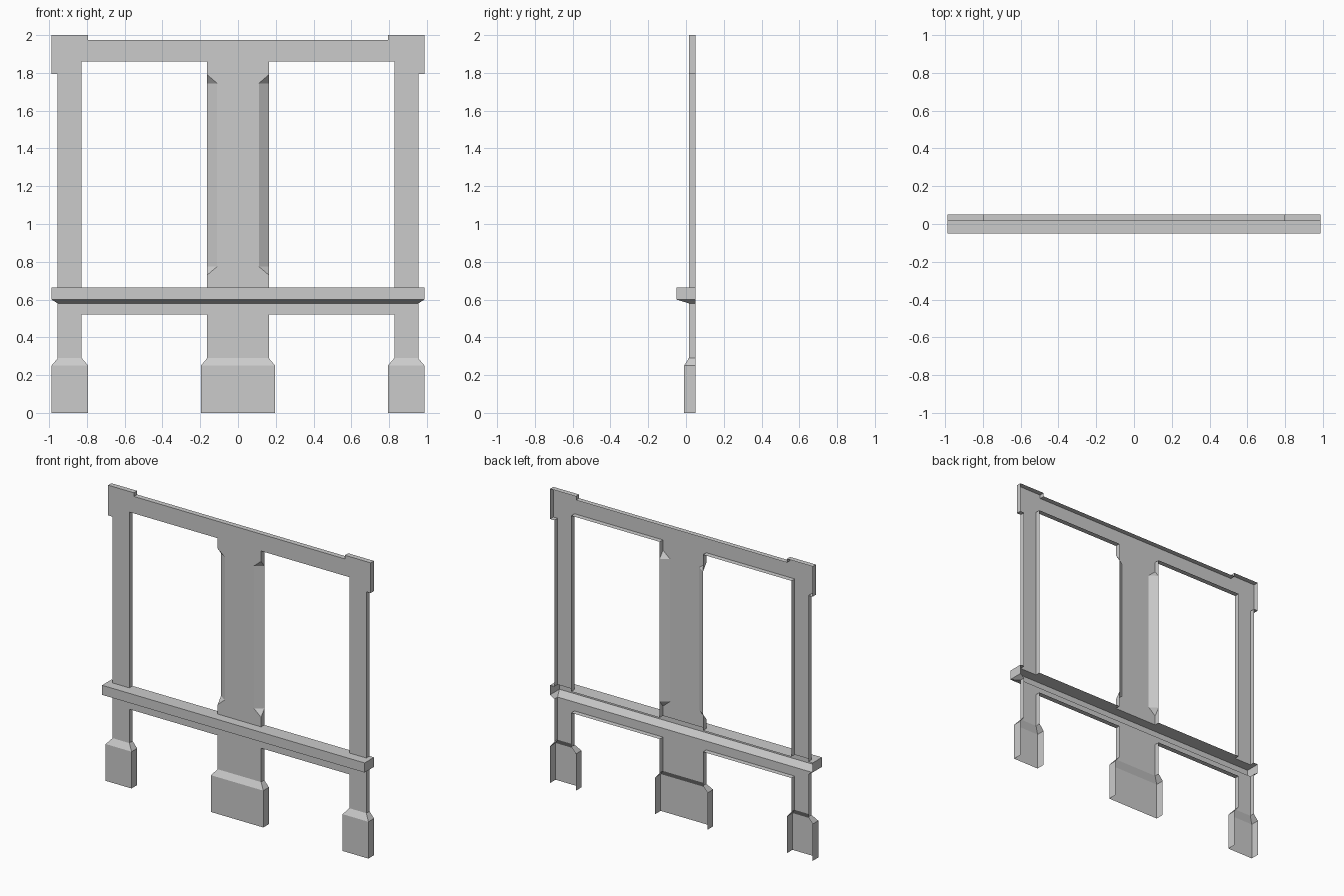
import bpy, bmesh

if "Cube" in bpy.data.objects:
    bpy.data.objects.remove(bpy.data.objects["Cube"])

FRONT, BACK = 0.015, 0.05      # frame face and open rear edge


def finish(name, bm, mirror=False):
    bmesh.ops.remove_doubles(bm, verts=bm.verts, dist=0.0001)
    mesh = bpy.data.meshes.new(name)
    bm.to_mesh(mesh)
    bm.free()
    obj = bpy.data.objects.new(name, mesh)
    bpy.context.collection.objects.link(obj)
    if mirror:
        mod = obj.modifiers.new("mirror", 'MIRROR')
        mod.use_clip = True
    return obj


def face(bm, pts):
    return bm.faces.new([bm.verts.new(p) for p in pts])


def open_panel(name, outline, open_heights, splay=None):
    """Half of a backless panel: front face plus rearward edge walls."""
    splay = splay or {}
    bm = bmesh.new()
    face(bm, [(x, FRONT, z) for x, z in outline])
    walls = []
    for a, b in zip(outline, outline[1:] + outline[:1]):
        if (a[0] == b[0] == 0) or (a[1] == b[1] and a[1] in open_heights):
            continue
        ax, bx = splay.get(a[0], a[0]), splay.get(b[0], b[0])
        walls.append(face(bm, [(a[0], FRONT, a[1]), (ax, BACK, a[1]),
                               (bx, BACK, b[1]), (b[0], FRONT, b[1])]))
    bmesh.ops.triangulate(bm, faces=walls, quad_method='SHORT_EDGE')
    return finish(name, bm, mirror=True)


def u_loft(bm, levels):
    """Backless, bottomless skirt through levels of (x0, x1, front y, z)."""
    rings = [[(x0, BACK, z), (x0, y, z), (x1, y, z), (x1, BACK, z)]
             for x0, x1, y, z in levels]
    for up, low in zip(rings, rings[1:]):
        for j in range(3):
            face(bm, [up[j], low[j], low[j + 1], up[j + 1]])


# Upper frame: top rail, corner blocks, posts and centre column with stopped chamfers
open_panel("upper_frame", [
    (0, .665), (.163, .665), (.163, .73), (.11, .775), (.11, 1.745),
    (.163, 1.79), (.163, 1.86), (.828, 1.86), (.828, .665), (.955, .665),
    (.955, 1.795), (.987, 1.795), (.987, 2), (.793, 2), (.793, 1.975),
    (0, 1.975)], {.665}, splay={.11: .163})

# Lower frame: rail under the ledge and the stubs above the feet
open_panel("lower_frame", [
    (0, .58), (0, .52), (0, .29), (.163, .29), (.163, .52), (.828, .52),
    (.828, .29), (.955, .29), (.955, .58)], {.58, .29})

# Projecting ledge with sloped underside
bm = bmesh.new()
u_loft(bm, [(-.987, .987, -.05, .665), (-.987, .987, -.05, .6),
            (-.955, .955, FRONT, .58)])
finish("ledge", bm)

# Ledge top, notched where posts and column rise from it
bm = bmesh.new()
face(bm, [(x, y, .665) for x, y in [
    (0, -.05), (.987, -.05), (.987, BACK), (.955, BACK), (.955, FRONT),
    (.828, FRONT), (.828, BACK), (.163, BACK), (.163, FRONT), (0, FRONT)]])
finish("ledge_top", bm, mirror=True)

# Plinth feet with sloped shoulders
for name, cx, top, base in [("left_foot", -.8905, .0635, .097),
                            ("centre_foot", 0, .163, .197),
                            ("right_foot", .8905, .0635, .097)]:
    bm = bmesh.new()
    u_loft(bm, [(cx - top, cx + top, FRONT, .29),
                (cx - base, cx + base, -.01, .25),
                (cx - base, cx + base, -.01, 0)])
    finish(name, bm)
